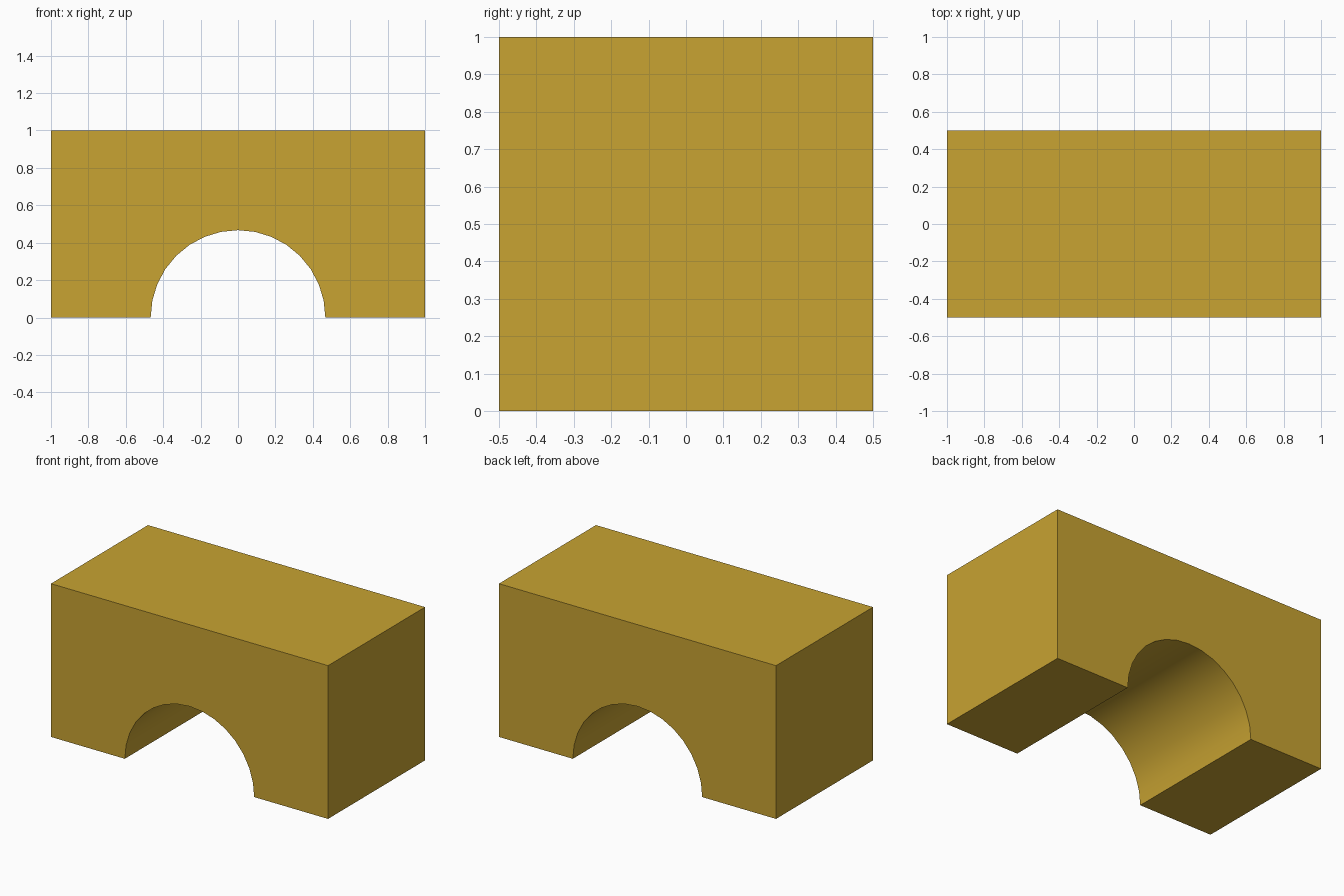
import bpy, bmesh, math

if "Cube" in bpy.data.objects:
    bpy.data.objects.remove(bpy.data.objects["Cube"])

HALF_LENGTH, HALF_DEPTH, HEIGHT = 1.0, 0.5, 1.0
ARCH_RADIUS, ARCH_STEPS = 0.467, 16

# Paint
paint = bpy.data.materials.new("golden_yellow")
paint.diffuse_color = (0.578, 0.366, 0.032, 1.0)
paint.use_nodes = True
paint.node_tree.nodes["Principled BSDF"].inputs["Base Color"].default_value = paint.diffuse_color

# Front outline: block corners, then the half-round opening from left to right
profile = [(HALF_LENGTH, 0), (HALF_LENGTH, HEIGHT), (-HALF_LENGTH, HEIGHT), (-HALF_LENGTH, 0)]
for i in range(ARCH_STEPS + 1):
    a = math.pi * (1 - i / ARCH_STEPS)
    profile.append((ARCH_RADIUS * math.cos(a), ARCH_RADIUS * math.sin(a)))

# Arch block: extrude the outline front to back
bm = bmesh.new()
face = bm.faces.new([bm.verts.new((x, -HALF_DEPTH, z)) for x, z in profile])
ext = bmesh.ops.extrude_face_region(bm, geom=[face], use_keep_orig=True)
for v in ext["geom"]:
    if isinstance(v, bmesh.types.BMVert):
        v.co.y = HALF_DEPTH
bmesh.ops.recalc_face_normals(bm, faces=bm.faces)

mesh = bpy.data.meshes.new("arch_block")
bm.to_mesh(mesh)
bm.free()
mesh.materials.append(paint)
arch = bpy.data.objects.new("arch_block", mesh)
bpy.context.collection.objects.link(arch)

# Smooth inside of the opening, crisp outer edges
bpy.context.view_layer.objects.active = arch
arch.select_set(True)
bpy.ops.object.shade_smooth_by_angle(angle=math.radians(30))
